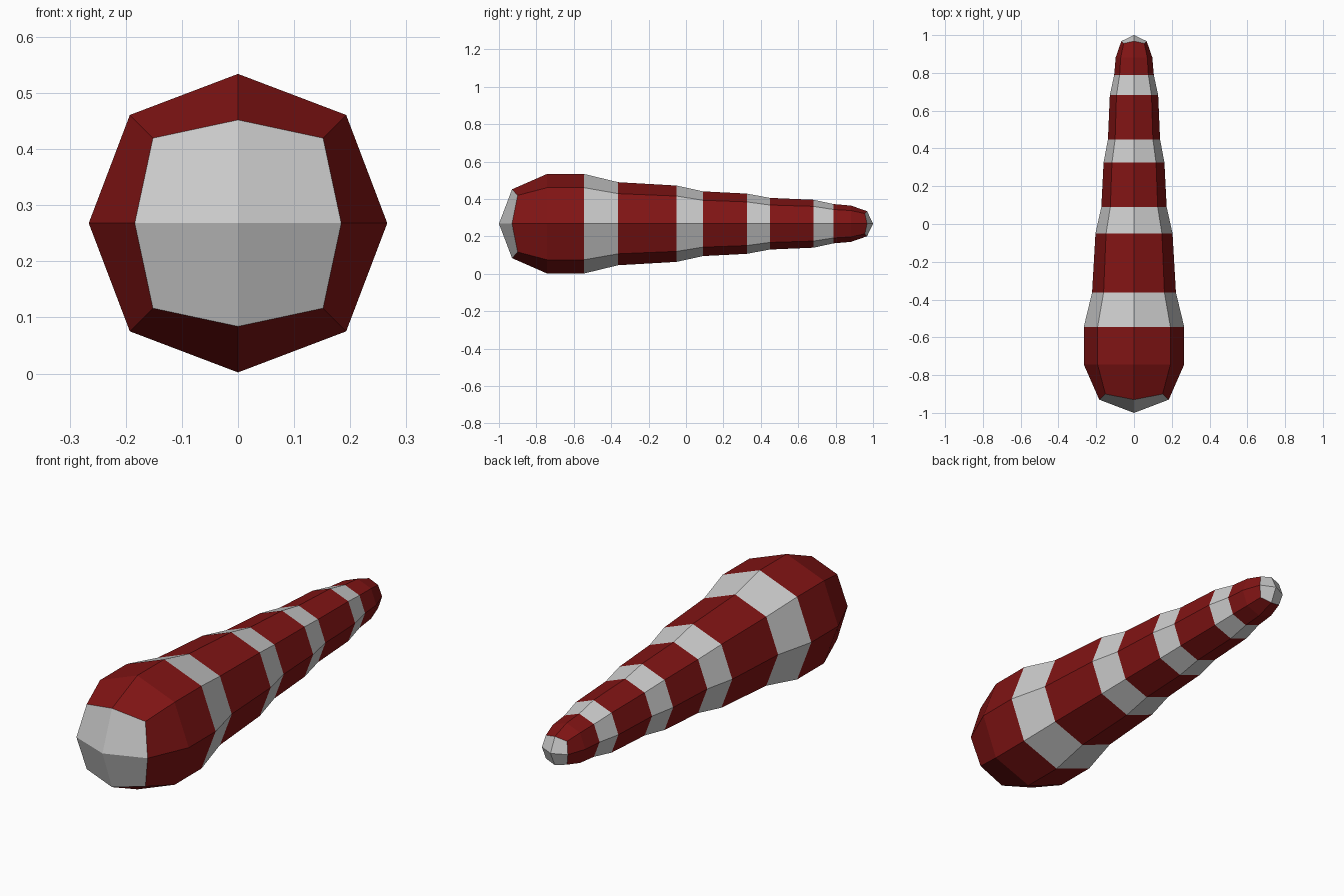
import bpy, bmesh, math

if "Cube" in bpy.data.objects:
    bpy.data.objects.remove(bpy.data.objects["Cube"])

CZ = 0.268          # height of the long axis
DIAG = 1.025        # diagonal corners sit slightly further out
# y, radius, colour of the band that follows (1 = red, 0 = pale)
RINGS = [(-0.93, 0.184, 1), (-0.743, 0.266, 1), (-0.545, 0.266, 0),
         (-0.363, 0.222, 1), (-0.05, 0.204, 0), (0.09, 0.173, 1),
         (0.325, 0.161, 0), (0.448, 0.138, 1), (0.682, 0.128, 0),
         (0.788, 0.105, 1), (0.882, 0.097, 1), (0.968, 0.067, 0)]


def material(name, rgb):
    m = bpy.data.materials.new(name)
    m.diffuse_color = (*rgb, 1)
    m.use_nodes = True
    m.node_tree.nodes["Principled BSDF"].inputs["Base Color"].default_value = m.diffuse_color
    return m


bm = bmesh.new()


def ring(y, r, corner_shift=0.0, diag=DIAG):
    verts = []
    for i in range(8):
        a = i * math.pi / 4
        k = diag if i % 2 else 1.0
        verts.append(bm.verts.new((r * k * math.sin(a), y + (corner_shift if i % 2 else 0),
                                   CZ + r * k * math.cos(a))))
    return verts


def cap(loop, y):
    # four quads meeting at the pole, like the end of a subdivided cube
    pole = bm.verts.new((0, y, CZ))
    for i in range(0, 8, 2):
        bm.faces.new((pole, loop[i], loop[i + 1], loop[(i + 2) % 8]))


# octagonal rings; end rings have swept-back corners
loops = []
for n, (y, r, c) in enumerate(RINGS):
    if n == 0:
        loops.append(ring(y, r, 0.03, 1.165))
    elif n == len(RINGS) - 1:
        loops.append(ring(y, r, -0.012, 1.15))
    else:
        loops.append(ring(y, r))

# striped bands
for n in range(len(loops) - 1):
    a, b = loops[n], loops[n + 1]
    for i in range(8):
        j = (i + 1) % 8
        f = bm.faces.new((a[i], a[j], b[j], b[i]))
        f.material_index = RINGS[n][2]

# pale end caps
cap(loops[0], -1.0)
cap(loops[-1], 1.0)

bmesh.ops.recalc_face_normals(bm, faces=bm.faces)
mesh = bpy.data.meshes.new("striped_body")
bm.to_mesh(mesh)
bm.free()
mesh.materials.append(material("pale_stripe", (0.8, 0.8, 0.8)))
mesh.materials.append(material("red_stripe", (0.22, 0.007, 0.007)))
bpy.context.collection.objects.link(bpy.data.objects.new("striped_body", mesh))
